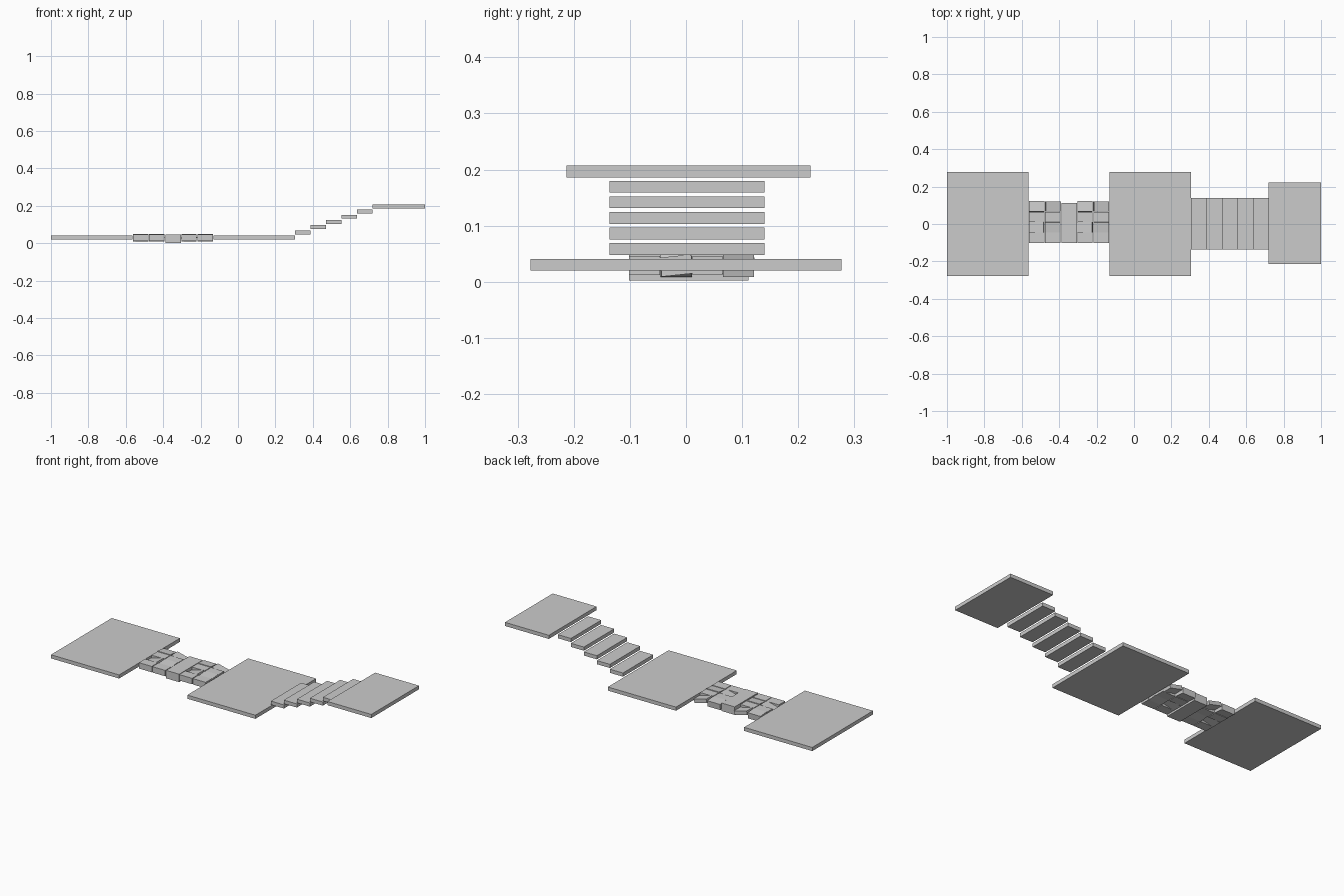
import bpy
import math

if "Cube" in bpy.data.objects:
    bpy.data.objects.remove(bpy.data.objects["Cube"], do_unlink=True)

stone = bpy.data.materials.new("grey stone")
stone.use_nodes = True
stone.diffuse_color = (0.6, 0.6, 0.6, 1)
stone.node_tree.nodes["Principled BSDF"].inputs["Base Color"].default_value = (0.6, 0.6, 0.6, 1)


def slab(name, x, y, z, tilt=(0, 0)):
    """Box filling the x, y and z ranges, tilted about x and y in degrees."""
    bpy.ops.mesh.primitive_cube_add(size=1, location=[sum(r) / 2 for r in (x, y, z)])
    ob = bpy.context.object
    ob.name = name
    ob.scale = [r[1] - r[0] for r in (x, y, z)]
    ob.rotation_euler = (math.radians(tilt[0]), math.radians(tilt[1]), 0)
    ob.data.materials.append(stone)
    return ob


# Three platforms
slab("low_platform", (-1, -0.565), (-0.277, 0.277), (0.02, 0.041))
slab("middle_platform", (-0.13, 0.305), (-0.277, 0.277), (0.02, 0.041))
slab("high_platform", (0.72, 1), (-0.213, 0.222), (0.186, 0.207))

# Staircase of floating treads
for i in range(5):
    x, z = 0.305 + 0.083 * i, 0.048 + 0.0277 * i
    slab(f"stair_tread_{i + 1}", (x, x + 0.083), (-0.136, 0.14), (z, z + 0.021))

# Bridge: a centre plank between two groups of uneven blocks
slab("bridge_plank", (-0.388, -0.304), (-0.102, 0.111), (0.002, 0.048))
rows = (-0.102, -0.045, 0.012, 0.066, 0.122)
tilts = {(0, 1): (0, -14), (1, 1): (6, 0), (1, 3): (0, 14), (0, 3): (-5, 0)}
for g, start in enumerate((-0.561, -0.303)):
    for col in range(2):
        for row in range(4):
            x = start + 0.086 * col
            tilt = tilts.get((col, row), (0, 0))
            z = (0.018, 0.04) if tilt[1] else (0.012, 0.046)
            slab(f"bridge_block_{g + 1}_{col + 1}_{row + 1}", (x, x + 0.082),
                 (rows[row], rows[row + 1] - 0.001), z, tilt)
